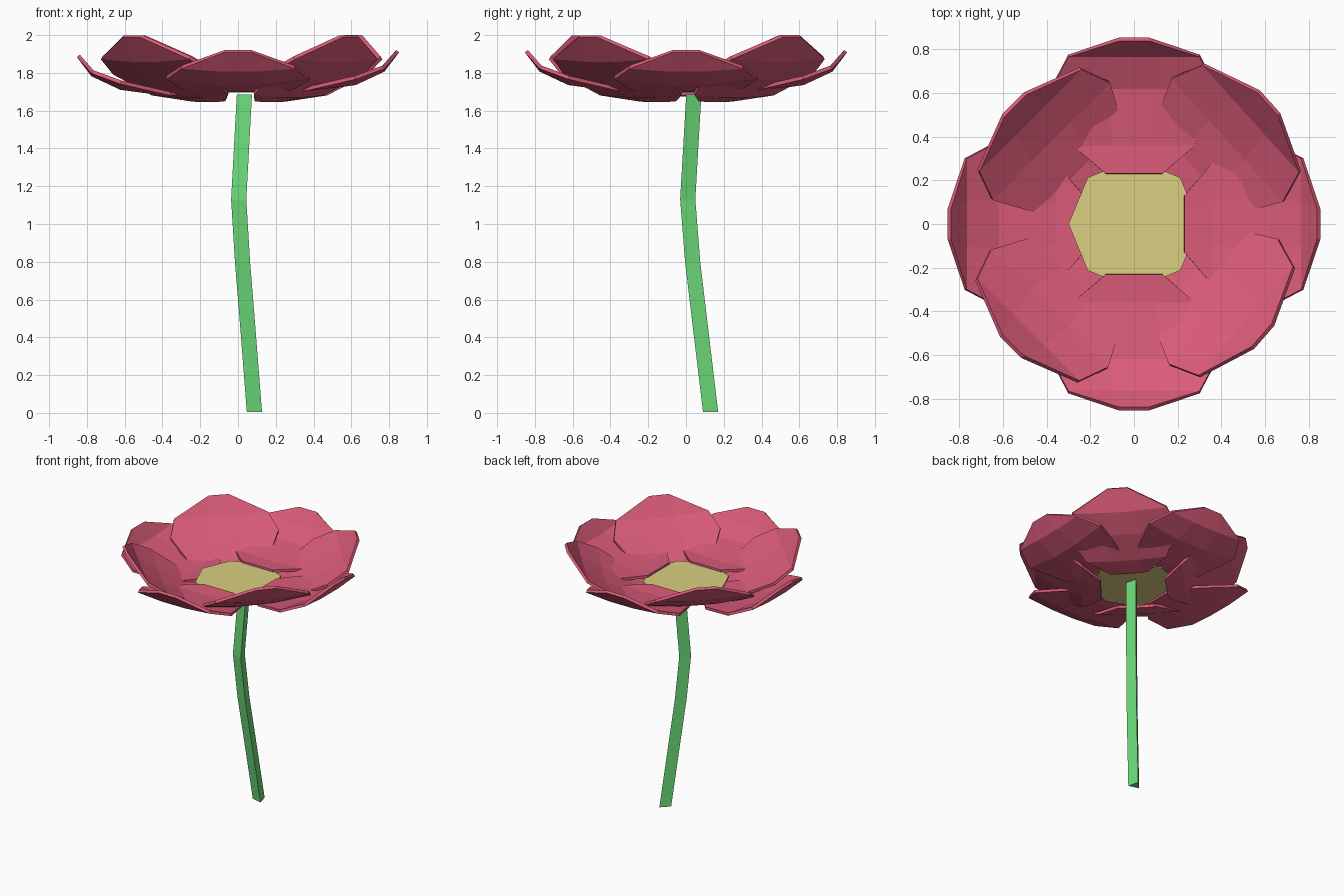
import bpy, bmesh
from math import radians, sin, cos, tau
from mathutils import Matrix

old = bpy.data.objects.get("Cube")
if old:
    bpy.data.objects.remove(old, do_unlink=True)


def material(name, rgb):
    m = bpy.data.materials.new(name)
    m.use_nodes = True
    m.diffuse_color = (*rgb, 1)
    node = next(n for n in m.node_tree.nodes if n.type == 'BSDF_PRINCIPLED')
    node.inputs["Base Color"].default_value = (*rgb, 1)
    return m


pink = material("petal_pink", (0.70, 0.105, 0.19))
green = material("stem_green", (0.15, 0.70, 0.19))
yellow = material("centre_yellow", (0.70, 0.62, 0.22))


def finish(name, bm, mat):
    bmesh.ops.remove_doubles(bm, verts=bm.verts, dist=0.0005)
    bmesh.ops.recalc_face_normals(bm, faces=bm.faces)
    mesh = bpy.data.meshes.new(name)
    bm.to_mesh(mesh)
    bm.free()
    mesh.materials.append(mat)
    obj = bpy.data.objects.new(name, mesh)
    bpy.context.collection.objects.link(obj)
    return obj


def petal(name, rows, angle, scale=1.0, drop=0.0):
    """Cupped sheet; each row is radius, outer half width, inner half width, edge z, middle z."""
    bm = bmesh.new()
    grid = []
    for r, outer, inner, z_edge, z_mid in rows:
        points = ((-outer, z_edge), (-inner, z_mid), (inner, z_mid), (outer, z_edge))
        grid.append([bm.verts.new((r * scale, v, z - drop)) for v, z in points])
    for low, high in zip(grid, grid[1:]):
        for i in range(3):
            bm.faces.new((low[i], high[i], high[i + 1], low[i + 1]))
    bm.transform(Matrix.Rotation(radians(angle), 4, 'Z'))
    obj = finish(name, bm, pink)
    thick = obj.modifiers.new("thickness", 'SOLIDIFY')
    thick.thickness = 0.02
    thick.offset = 0
    return obj


# Four lower, flatter petals
lower = [(0.23, 0.13, 0.06, 1.715, 1.715), (0.36, 0.28, 0.10, 1.715, 1.71),
         (0.62, 0.38, 0.12, 1.775, 1.745), (0.77, 0.30, 0.10, 1.83, 1.815),
         (0.845, 0.07, 0.07, 1.915, 1.915)]
for name, angle, drop in (("left", 0, 0), ("back", 90, 0),
                          ("right", 180, 0.025), ("front", 270, 0)):
    petal("lower_petal_" + name, lower, angle, drop=drop)

# Four diagonal petals, tilted up more steeply
upper = [(0.23, 0.13, 0.06, 1.66, 1.655), (0.36, 0.28, 0.10, 1.69, 1.68),
         (0.55, 0.38, 0.12, 1.80, 1.77), (0.69, 0.33, 0.10, 1.88, 1.865),
         (0.79, 0.07, 0.07, 1.993, 1.993)]
for name, angle, scale in (("back_left", 42, 1.05), ("back_right", 135, 0.98),
                           ("front_right", 225, 1.0), ("front_left", 319, 0.99)):
    petal("upper_petal_" + name, upper, angle, scale)

# Flat eight-sided flower centre
bm = bmesh.new()
bmesh.ops.create_cone(bm, cap_ends=True, segments=8, radius1=0.30, radius2=0.30, depth=0.015,
                      matrix=Matrix.Translation((0, 0, 1.703)))
finish("flower_centre", bm, yellow)

# Bent three-sided stem
path = [(0.093, 0.124, 0.005), (0.056, 0.067, 0.48), (0.03, 0.029, 0.80),
        (0.01, 0.003, 1.13), (0.04, 0.035, 1.685)]
bm = bmesh.new()
rings = []
for x, y, z in path:
    rings.append([bm.verts.new((x + 0.048 * cos(radians(75) + tau * k / 3),
                                y + 0.048 * sin(radians(75) + tau * k / 3), z))
                  for k in range(3)])
for low, high in zip(rings, rings[1:]):
    for k in range(3):
        n = (k + 1) % 3
        bm.faces.new((low[k], low[n], high[n], high[k]))
bm.faces.new(rings[0])
bm.faces.new(rings[-1])
finish("stem", bm, green)
